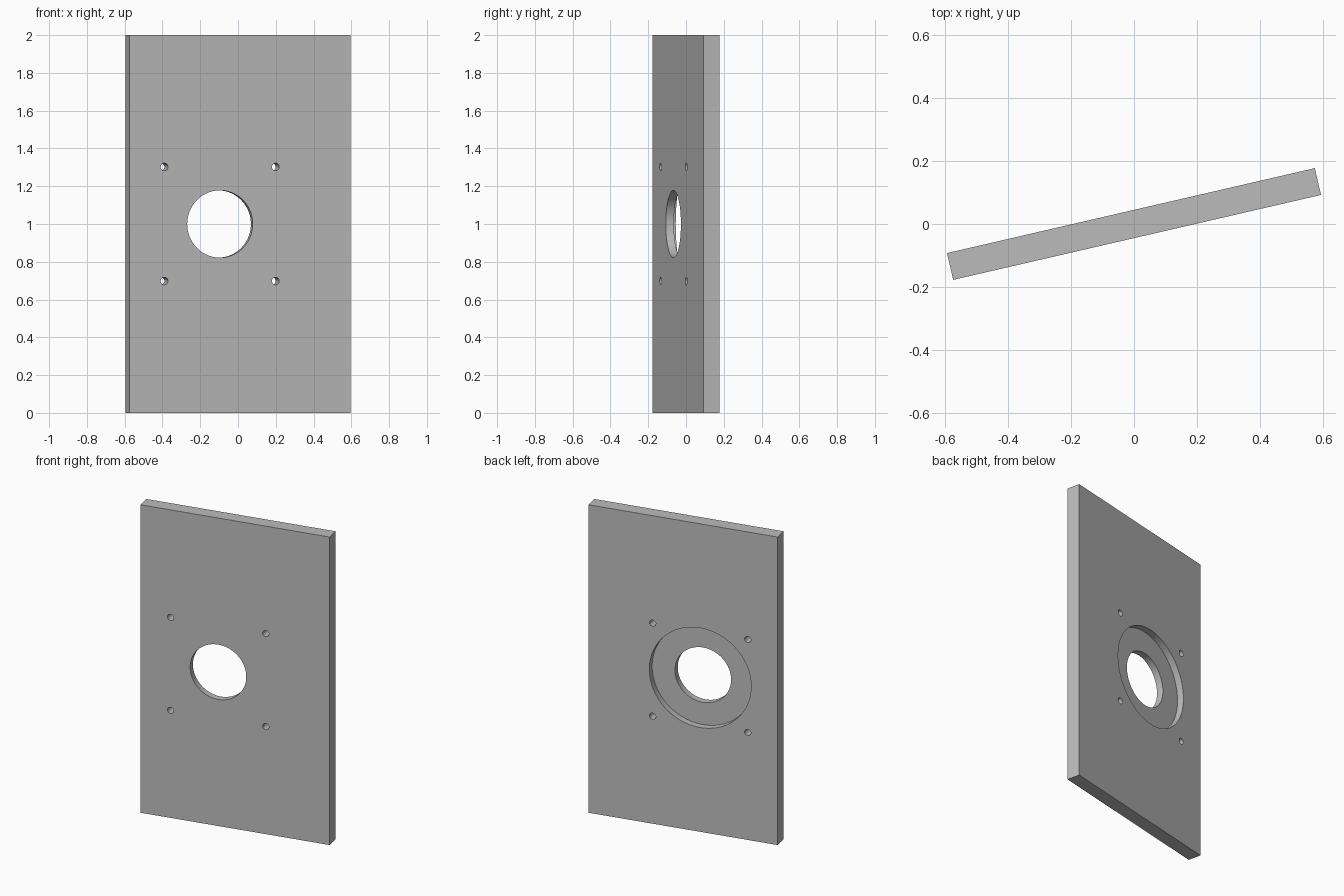
import bpy
from math import radians

cube = bpy.data.objects.get("Cube")
if cube:
    bpy.data.objects.remove(cube, do_unlink=True)

WIDTH, THICK, HEIGHT = 1.2, 0.0875, 2.0
CENTRE_X, CENTRE_Z = -0.108, 1.0
BOLT = 0.302

# Plain grey material
grey = bpy.data.materials.new("grey")
grey.use_nodes = True
colour = (0.5, 0.5, 0.5, 1)
grey.diffuse_color = colour
grey.node_tree.nodes["Principled BSDF"].inputs["Base Color"].default_value = colour

# Flat rectangular plate
bpy.ops.mesh.primitive_cube_add(size=1, location=(0, 0, HEIGHT / 2))
plate = bpy.context.object
plate.name = "mounting_plate"
plate.scale = (WIDTH, THICK, HEIGHT)
bpy.ops.object.transform_apply(location=True, rotation=False, scale=True)
plate.data.materials.append(grey)


def drill(name, x, z, radius, start_y, sides):
    """Cut a round hole from start_y out through the back."""
    end_y = THICK
    bpy.ops.mesh.primitive_cylinder_add(
        vertices=sides, radius=radius, depth=end_y - start_y,
        location=(x, (start_y + end_y) / 2, z), rotation=(radians(90), 0, 0))
    cutter = bpy.context.object
    cutter.name = name
    cutter.hide_render = True
    cutter.data.materials.append(grey)
    cut = plate.modifiers.new(name, 'BOOLEAN')
    cut.operation = 'DIFFERENCE'
    cut.solver = 'EXACT'
    cut.object = cutter
    bpy.context.view_layer.objects.active = plate
    bpy.ops.object.modifier_apply(modifier=name)
    bpy.data.objects.remove(cutter, do_unlink=True)


# Round recess in the back, through hole and four bolt holes
drill("recess", CENTRE_X, CENTRE_Z, 0.323, 0, 96)
drill("centre_hole", CENTRE_X, CENTRE_Z, 0.178, -THICK, 96)
for sx in (-1, 1):
    for sz in (-1, 1):
        drill("bolt_hole", CENTRE_X + sx * BOLT, CENTRE_Z + sz * BOLT,
              0.02, -THICK, 32)

# Smooth hole walls, then turn the plate about its upright axis
bpy.ops.object.select_all(action='DESELECT')
plate.select_set(True)
bpy.context.view_layer.objects.active = plate
bpy.ops.object.shade_smooth_by_angle(angle=radians(30))
plate.rotation_euler.z = radians(13)
